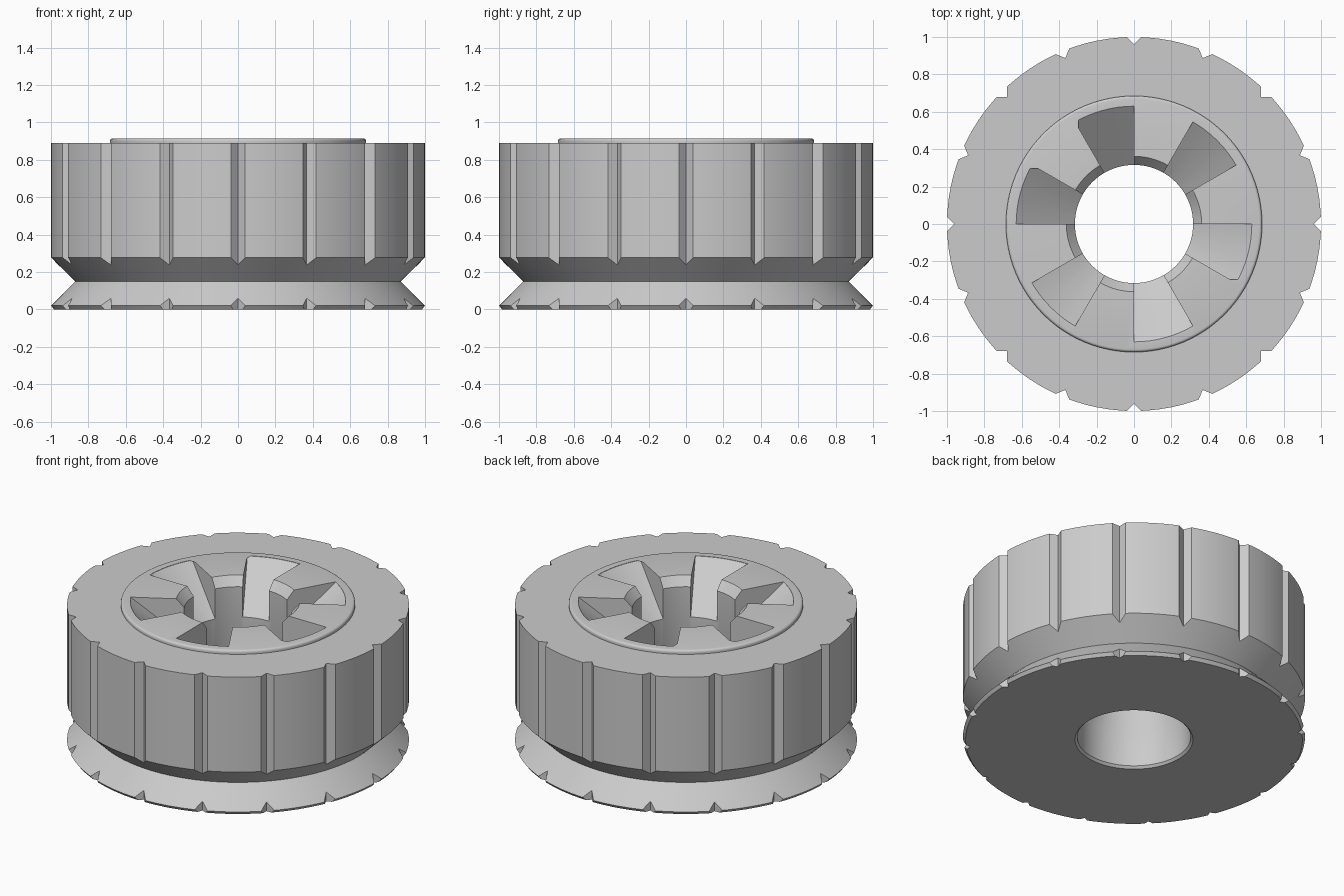
import bpy, bmesh, math

if "Cube" in bpy.data.objects:
    bpy.data.objects.remove(bpy.data.objects["Cube"])

SEG = 96
gray = bpy.data.materials.new("plain_gray")
gray.diffuse_color = (0.6, 0.6, 0.6, 1)
gray.use_nodes = True
gray.node_tree.nodes["Principled BSDF"].inputs["Base Color"].default_value = gray.diffuse_color


def make_object(name, bm):
    bmesh.ops.recalc_face_normals(bm, faces=bm.faces)
    mesh = bpy.data.meshes.new(name)
    bm.to_mesh(mesh)
    bm.free()
    mesh.materials.append(gray)
    obj = bpy.data.objects.new(name, mesh)
    bpy.context.collection.objects.link(obj)
    return obj


def polar(r, a, z):
    return (r * math.cos(a), r * math.sin(a), z)


def lathe(bm, profile, start, steps, closed):
    """Sweep a closed (radius, z) loop around z, in SEG-sized steps."""
    rings = [[bm.verts.new(polar(r, start + 2 * math.pi * i / SEG, z)) for r, z in profile]
             for i in range(steps if closed else steps + 1)]
    n = len(profile)
    for i in range(steps):
        a, b = rings[i], rings[(i + 1) % len(rings)]
        for j in range(n):
            k = (j + 1) % n
            bm.faces.new((a[j], b[j], b[k], a[k]))
    if not closed:
        bm.faces.new(rings[0])
        bm.faces.new(rings[-1])


# Wheel body: belt groove, raised hub with rounded rim, stepped bore
HUB_R, TOP = 0.685, 0.915
fillet = [(HUB_R - 0.015 + 0.015 * math.cos(t), TOP - 0.015 + 0.015 * math.sin(t))
          for t in (math.radians(22.5 * i) for i in range(5))]
profile = [(0.345, 0), (0.985, 0), (1.0, 0.02), (0.87, 0.15), (1.0, 0.277), (1.0, 0.89),
           (HUB_R, 0.89)] + fillet + [
           (0.362, TOP), (0.316, 0.86), (0.316, 0.28), (0.332, 0.24), (0.332, 0.015)]
bm = bmesh.new()
lathe(bm, profile, 0, SEG, True)
body = make_object("grooved_wheel", bm)

# V notches around the rim
bm = bmesh.new()
for i in range(16):
    a = 2 * math.pi * i / 16
    c, s = math.cos(a), math.sin(a)
    loops = []
    for z in (-0.1, 1.1):
        pts = [(0.96, 0), (1.06, 0.1), (1.06, -0.1)]
        loops.append([bm.verts.new((x * c - y * s, x * s + y * c, z)) for x, y in pts])
    lo, hi = loops
    bm.faces.new(lo[::-1])
    bm.faces.new(hi)
    for j in range(3):
        k = (j + 1) % 3
        bm.faces.new((lo[j], lo[k], hi[k], hi[j]))
notches = make_object("notch_cutter", bm)

# Six sloped pockets falling towards the bore
slope = 0.25 / 0.315
wedge = [(0.2, TOP - slope * 0.43), (0.63, TOP - 0.002), (0.63, 1.1), (0.2, 1.1)]
bm = bmesh.new()
for i in range(6):
    lathe(bm, wedge, math.radians(30 + 60 * i), SEG // 12, False)
pockets = make_object("pocket_cutter", bm)

bpy.context.view_layer.objects.active = body
for cutter in (notches, pockets):
    mod = body.modifiers.new(cutter.name, 'BOOLEAN')
    mod.operation = 'DIFFERENCE'
    mod.solver = 'EXACT'
    mod.object = cutter
    bpy.ops.object.modifier_apply(modifier=mod.name)
    bpy.data.objects.remove(cutter)

# Smooth curves, crisp edges
bpy.ops.object.select_all(action='DESELECT')
body.select_set(True)
bpy.ops.object.shade_smooth_by_angle(angle=math.radians(25))
